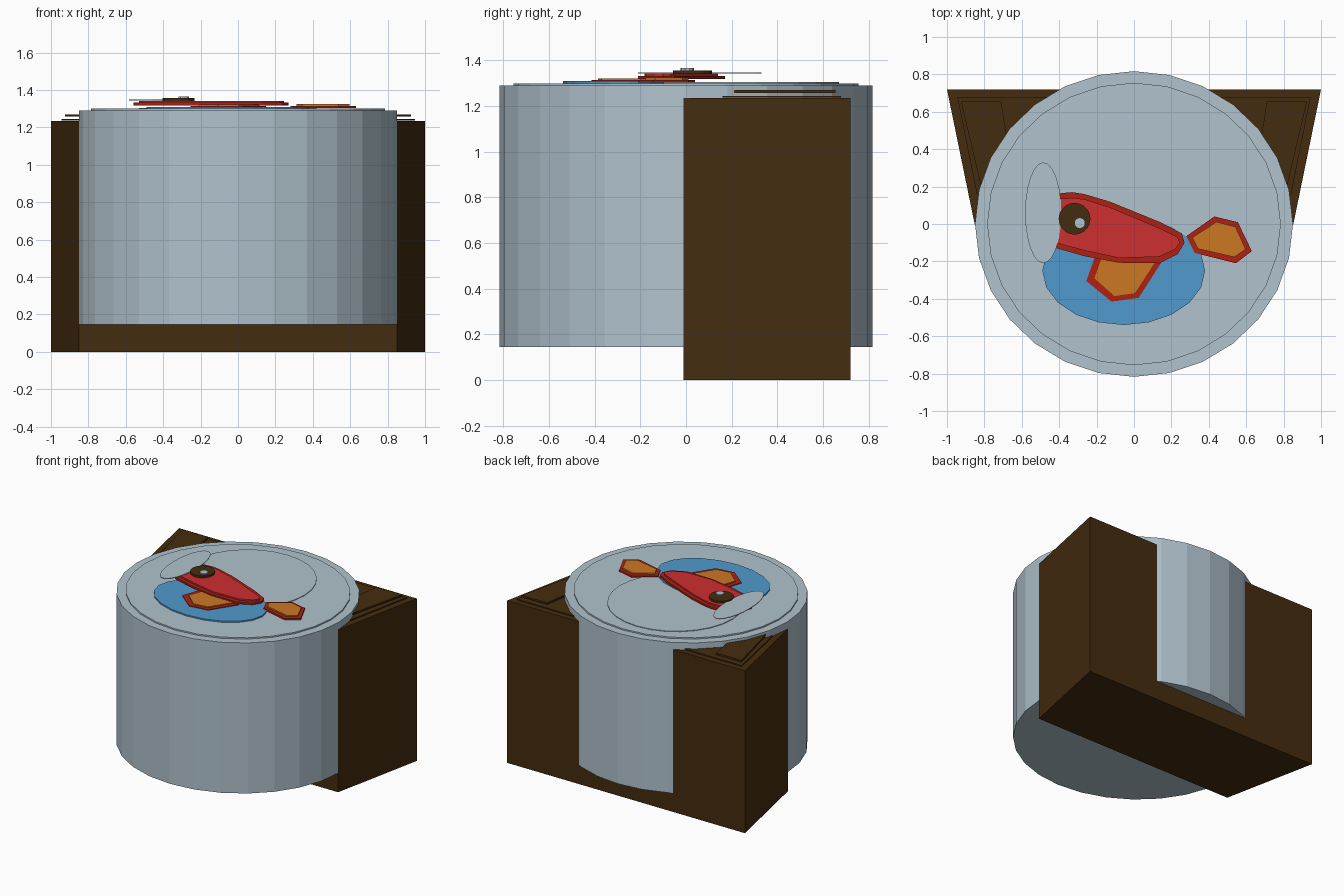
import bpy, bmesh, math


def material(name, r, g, b):
    """Flat colour from 0-255 display values."""
    def lin(c):
        c /= 255
        return c / 12.92 if c <= 0.04045 else ((c + 0.055) / 1.055) ** 2.4
    m = bpy.data.materials.new(name)
    m.diffuse_color = (lin(r), lin(g), lin(b), 1)
    return m


GREY = material("pale_grey", 176, 194, 205)
BROWN = material("dark_brown", 68, 44, 15)
BLUE = material("water_blue", 80, 154, 204)
DARK_RED = material("dark_red", 174, 33, 18)
RED = material("red", 206, 46, 49)
ORANGE = material("orange", 204, 120, 35)


def plate(name, pts, z0, z1, mat):
    """Extrude a flat outline from z0 to z1."""
    bm = bmesh.new()
    face = bm.faces.new([bm.verts.new((x, y, z0)) for x, y in pts])
    ext = bmesh.ops.extrude_face_region(bm, geom=[face])
    for v in ext["geom"]:
        if isinstance(v, bmesh.types.BMVert):
            v.co.z = z1
    bmesh.ops.recalc_face_normals(bm, faces=bm.faces)
    me = bpy.data.meshes.new(name)
    bm.to_mesh(me)
    bm.free()
    me.materials.append(mat)
    ob = bpy.data.objects.new(name, me)
    bpy.context.collection.objects.link(ob)
    return ob


def oval(cx, cy, rx, ry, n):
    return [(cx + rx * math.sin(2 * math.pi * i / n),
             cy + ry * math.cos(2 * math.pi * i / n)) for i in range(n)]


# Drum with a raised lid
plate("drum", oval(0, 0, 0.85, 0.817, 28), 0.145, 1.29, GREY)
plate("lid", oval(0, 0, 0.785, 0.755, 28), 1.29, 1.30, GREY)

# Tapered block behind the drum
plate("rear_block", [(-0.85, -0.01), (0.85, -0.01), (1, 0.72), (-1, 0.72)],
      0, 1.235, BROWN)
plate("block_top_panel", [(-0.84, 0.16), (0.84, 0.16), (0.945, 0.68), (-0.945, 0.68)],
      1.237, 1.245, BROWN)
for side, s in (("left", -1), ("right", 1)):
    plate(f"corner_panel_{side}",
          [(s * 0.82, 0.21), (s * 0.925, 0.655), (s * 0.71, 0.655), (s * 0.64, 0.21)],
          1.257, 1.27, BROWN)

# Round panel and pool of water on the lid
plate("lid_disc", oval(-0.055, 0.2, 0.475, 0.47, 28), 1.30, 1.305, GREY)
plate("water", oval(-0.055, -0.25, 0.435, 0.29, 20), 1.30, 1.31, BLUE)

# Fish: each part is a dark rim with a brighter, smaller plate on top
body = [(-0.39, 0.165), (-0.33, 0.17), (-0.265, 0.16), (-0.13, 0.12), (0.14, 0.01),
        (0.255, -0.05), (0.27, -0.10), (0.235, -0.16), (0.135, -0.21), (-0.08, -0.207),
        (-0.265, -0.172), (-0.43, -0.125), (-0.53, -0.06), (-0.56, 0.01),
        (-0.53, 0.09), (-0.47, 0.14)]
body_face = [(-0.39, 0.135), (-0.33, 0.14), (-0.265, 0.132), (-0.13, 0.09), (0.13, -0.02),
             (0.23, -0.068), (0.246, -0.10), (0.22, -0.135), (0.135, -0.175), (-0.08, -0.182),
             (-0.265, -0.142), (-0.42, -0.1), (-0.5, -0.045), (-0.53, 0.01),
             (-0.5, 0.075), (-0.455, 0.115)]
plate("fish_body_rim", body, 1.318, 1.332, DARK_RED)
plate("fish_body", body_face, 1.332, 1.342, RED)

fin = [(-0.20, -0.15), (-0.255, -0.305), (-0.12, -0.415), (0.025, -0.395), (0.15, -0.20),
       (0.10, -0.13)]
fin_face = [(-0.165, -0.16), (-0.212, -0.29), (-0.105, -0.385), (0.005, -0.37), (0.115, -0.2),
            (0.08, -0.15)]
plate("fish_fin_rim", fin, 1.305, 1.315, DARK_RED)
plate("fish_fin", fin_face, 1.315, 1.322, ORANGE)

tail = [(0.28, -0.065), (0.43, 0.04), (0.555, 0.01), (0.63, -0.145), (0.545, -0.21),
        (0.325, -0.155)]
tail_face = [(0.312, -0.073), (0.44, 0.012), (0.543, -0.015), (0.597, -0.135),
             (0.537, -0.177), (0.342, -0.133)]
plate("fish_tail_rim", tail, 1.303, 1.315, DARK_RED)
plate("fish_tail", tail_face, 1.315, 1.325, ORANGE)

# Eye with a bright glint, and the oval over the mouth
plate("fish_eye", oval(-0.318, 0.028, 0.085, 0.085, 20), 1.342, 1.357, BROWN)
plate("eye_glint", oval(-0.29, 0.005, 0.03, 0.03, 10), 1.357, 1.366, GREY)
plate("mouth_oval", oval(-0.485, 0.06, 0.097, 0.27, 24), 1.343, 1.348, GREY)
